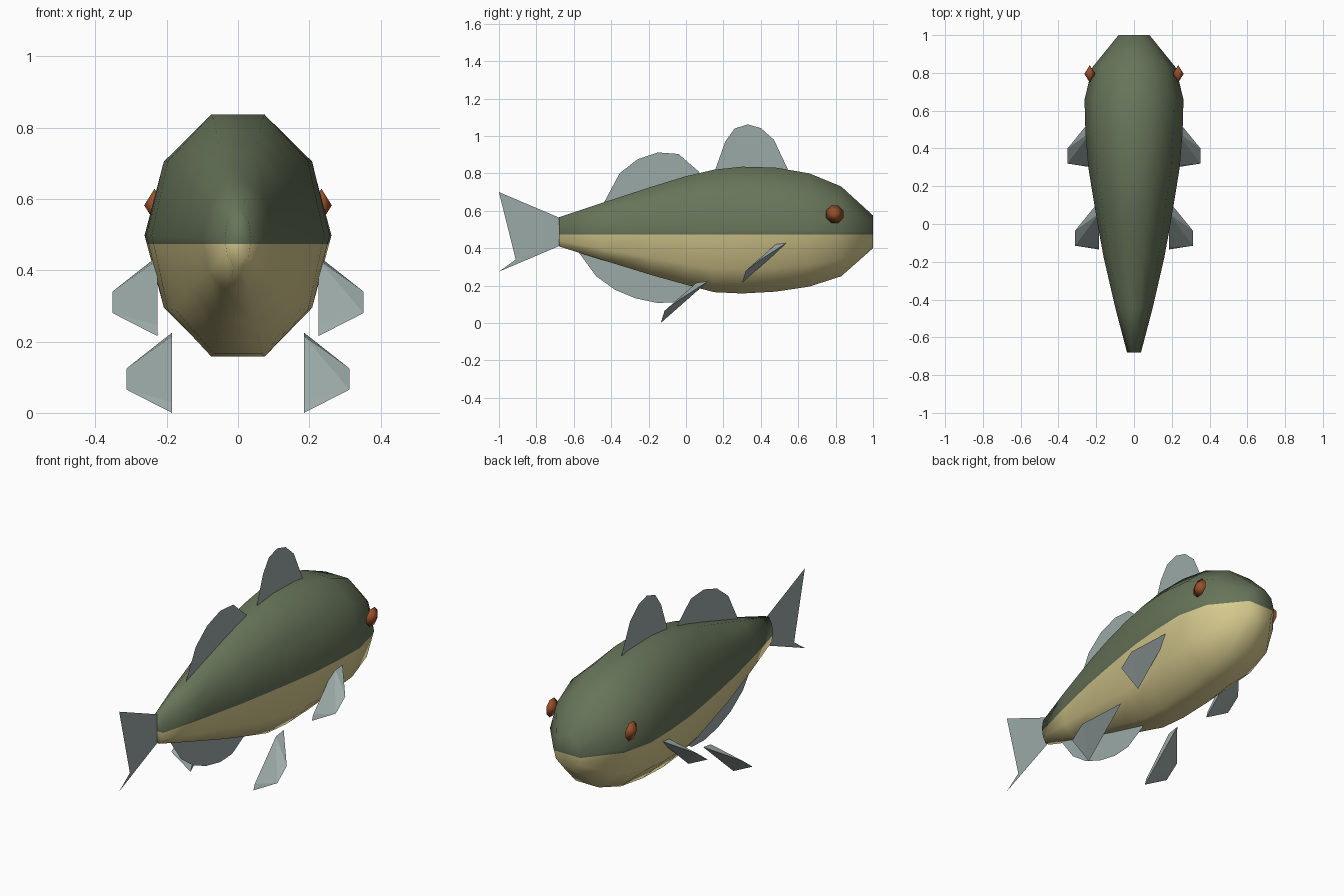
import bpy, bmesh, math
from mathutils import Vector

if "Cube" in bpy.data.objects:
    bpy.data.objects.remove(bpy.data.objects["Cube"])


def material(name, rgb):
    m = bpy.data.materials.new(name)
    m.diffuse_color = (*rgb, 1.0)
    m.use_nodes = True
    m.node_tree.nodes["Principled BSDF"].inputs["Base Color"].default_value = m.diffuse_color
    return m


GREEN = material("olive_green_back", (0.135, 0.175, 0.10))
CREAM = material("cream_belly", (0.70, 0.61, 0.28))
FIN = material("grey_fin", (0.33, 0.40, 0.385))
RUST = material("rust_eye", (0.31, 0.08, 0.022))


def finish(bm, name, mats, smooth=True):
    mesh = bpy.data.meshes.new(name)
    for f in bm.faces:
        f.smooth = smooth
    bm.to_mesh(mesh)
    bm.free()
    for m in mats:
        mesh.materials.append(m)
    ob = bpy.data.objects.new(name, mesh)
    bpy.context.collection.objects.link(ob)
    return ob


# Body: ten-sided elliptical rings lofted along y (y, half width, top, bottom)
stations = [
    (-0.68, 0.037, 0.565, 0.41), (-0.44, 0.100, 0.645, 0.335),
    (-0.18, 0.160, 0.730, 0.255), (0.00, 0.193, 0.785, 0.205),
    (0.15, 0.218, 0.820, 0.165), (0.30, 0.242, 0.836, 0.158),
    (0.48, 0.257, 0.831, 0.168), (0.66, 0.262, 0.800, 0.195),
    (0.83, 0.220, 0.730, 0.250), (1.00, 0.082, 0.575, 0.400)]
SIDES = 10
bm = bmesh.new()
rings = []
for y, w, top, bottom in stations:
    mid = (top + bottom) / 2
    h = (top - bottom) / 2 / math.sin(math.radians(72))
    rings.append([bm.verts.new((w * math.cos(2 * math.pi * i / SIDES), y,
                                mid + h * math.sin(2 * math.pi * i / SIDES)))
                  for i in range(SIDES)])
for a, b in zip(rings, rings[1:]):
    for i in range(SIDES):
        j = (i + 1) % SIDES
        bm.faces.new((a[i], a[j], b[j], b[i]))
bm.faces.new(rings[0])
bm.faces.new(rings[-1])
# Cut the colour line between back and belly
SPLIT = 0.474
bmesh.ops.bisect_plane(bm, geom=bm.verts[:] + bm.edges[:] + bm.faces[:],
                       plane_co=(0, 0, SPLIT), plane_no=(0, 0, 1))
bmesh.ops.recalc_face_normals(bm, faces=bm.faces)
for f in bm.faces:
    f.material_index = int(f.calc_center_median().z < SPLIT)
finish(bm, "body", [GREEN, CREAM])


# Flat fins on the centre plane, outlined in (y, z)
def flat_fin(name, outline):
    bm = bmesh.new()
    bm.faces.new([bm.verts.new((0, y, z)) for y, z in outline])
    bmesh.ops.triangulate(bm, faces=bm.faces[:])
    finish(bm, name, [FIN], smooth=False)


flat_fin("front_dorsal_fin", [(0.15, 0.78), (0.16, 0.83), (0.21, 0.97), (0.26, 1.04),
                              (0.33, 1.062), (0.40, 1.042), (0.47, 0.98),
                              (0.545, 0.82), (0.55, 0.78)])
flat_fin("rear_dorsal_fin", [(-0.45, 0.62), (-0.43, 0.66), (-0.355, 0.80), (-0.26, 0.875),
                             (-0.15, 0.912), (-0.04, 0.904), (0.07, 0.808), (0.08, 0.76)])
flat_fin("anal_fin", [(-0.59, 0.40), (-0.48, 0.25), (-0.38, 0.178), (-0.27, 0.132),
                      (-0.15, 0.107), (-0.05, 0.112), (0.07, 0.178), (0.08, 0.23)])
flat_fin("tail_fin", [(-0.67, 0.56), (-1.0, 0.70), (-0.91, 0.637), (-0.84, 0.57),
                      (-0.78, 0.488), (-0.84, 0.41), (-0.91, 0.34), (-1.0, 0.275),
                      (-0.67, 0.415)])


# Paired side fins: thin wedges mirrored across x
wedge = [(0.225, 0.555, 0.44), (0.225, 0.49, 0.43), (0.225, 0.30, 0.215),
         (0.225, 0.312, 0.245), (0.352, 0.40, 0.34), (0.352, 0.32, 0.28)]


def side_fin(name, side, offset):
    bm = bmesh.new()
    for p in wedge:
        v = Vector(p) + Vector(offset)
        v.x *= side
        bm.verts.new(v)
    bmesh.ops.convex_hull(bm, input=bm.verts[:])
    bmesh.ops.recalc_face_normals(bm, faces=bm.faces)
    finish(bm, name, [FIN], smooth=False)


# Eyes: eight-sided double cones pointing sideways
def eye(name, side):
    bm = bmesh.new()
    cx, cy, cz, r, d = 0.234 * side, 0.795, 0.582, 0.05, 0.029
    ring = [bm.verts.new((cx, cy + r * math.cos(t), cz + r * math.sin(t)))
            for t in [math.pi * (i + 0.5) / 4 for i in range(8)]]
    tips = [bm.verts.new((cx + d * s, cy, cz)) for s in (-1, 1)]
    for i in range(8):
        for tip in tips:
            bm.faces.new((ring[i], ring[(i + 1) % 8], tip))
    bmesh.ops.recalc_face_normals(bm, faces=bm.faces)
    finish(bm, name, [RUST])


for label, side in (("right", 1), ("left", -1)):
    side_fin(label + "_pectoral_fin", side, (0, 0, 0))
    side_fin(label + "_pelvic_fin", side, (-0.04, -0.435, -0.215))
    eye(label + "_eye", side)
